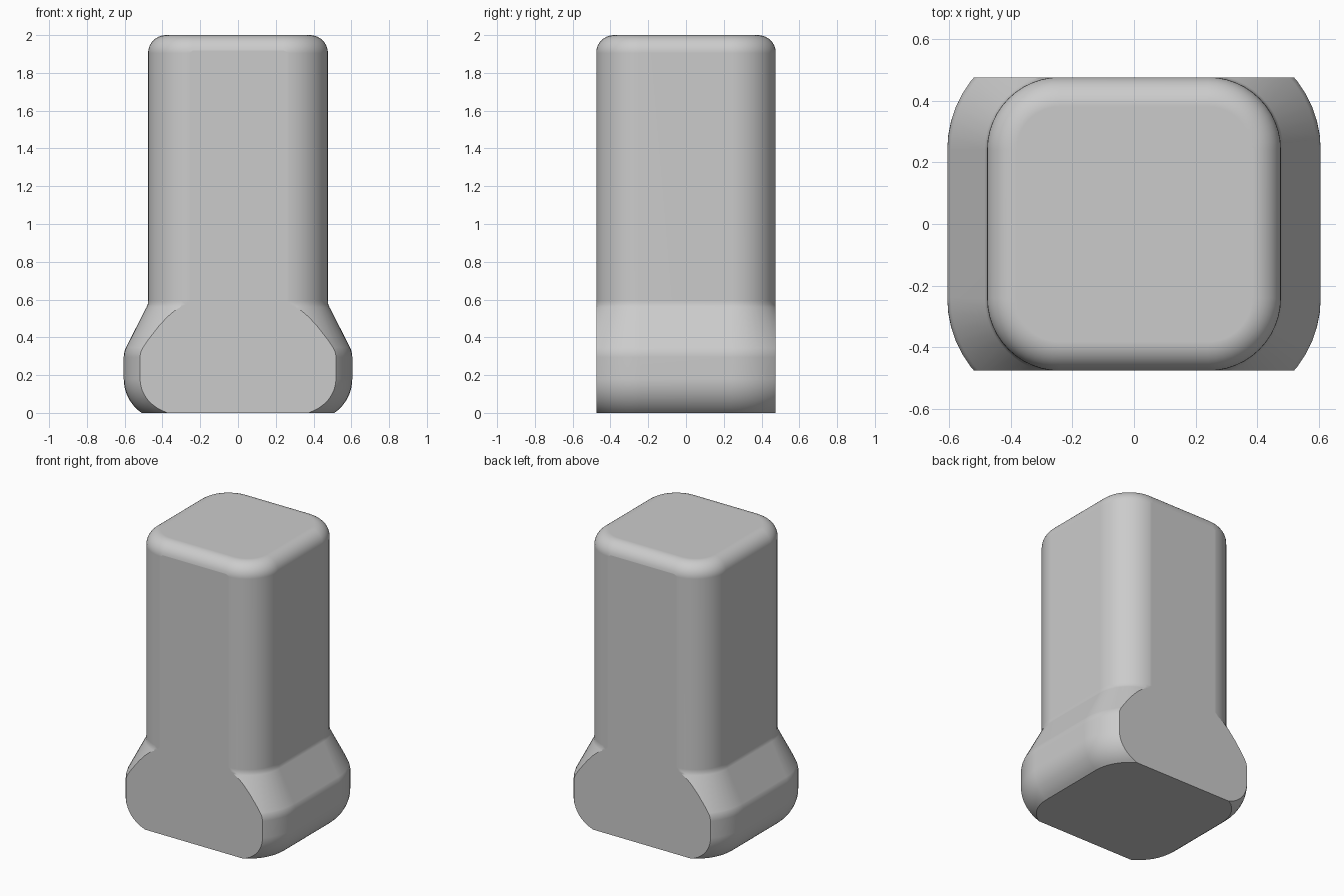
import bpy, bmesh, math
from mathutils import Vector

cube = bpy.data.objects.get("Cube")
if cube:
    bpy.data.objects.remove(cube, do_unlink=True)

CORE = 0.24      # half size of the square that every section is rounded around
SHAFT = 0.476    # half width of the shaft
FOOT = 0.605     # half width of the foot
CORNER_STEPS = 12


def arc(cx, cz, radius, start, end, steps):
    """Points (half width, height) along a circular arc, angles in degrees."""
    angles = [math.radians(start + (end - start) * i / steps) for i in range(steps + 1)]
    return [(cx + radius * math.cos(a), cz + radius * math.sin(a)) for a in angles]


def section(bm, half, z):
    """One ring: a square with rounded corners."""
    ring = []
    for corner in range(4):
        turn = corner * math.pi / 2
        mid = turn + math.pi / 4
        cx = CORE * math.sqrt(2) * math.cos(mid)
        cy = CORE * math.sqrt(2) * math.sin(mid)
        for i in range(CORNER_STEPS + 1):
            a = turn + math.pi / 2 * i / CORNER_STEPS
            r = half - CORE
            ring.append(bm.verts.new((cx + r * math.cos(a), cy + r * math.sin(a), z)))
    return ring


# Side profile: curved foot, soft shoulder, straight shaft, rounded top
profile = arc(FOOT - 0.218, 0.18, 0.218, -55.66, 0, 10)
profile += arc(FOOT - 0.12, 0.295, 0.12, 0, 25.5, 5)
profile += [(SHAFT + 0.008, 0.56), (SHAFT + 0.002, 0.575), (SHAFT, 0.595)]
profile += arc(SHAFT - 0.095, 1.905, 0.095, 0, 90, 10)

# Loft the sections
bm = bmesh.new()
rings = [section(bm, half, z) for half, z in profile]
for low, high in zip(rings, rings[1:]):
    count = len(low)
    for i in range(count):
        j = (i + 1) % count
        bm.faces.new((low[i], low[j], high[j], high[i]))
bm.faces.new(rings[0][::-1])
bm.faces.new(rings[-1])

# Slice the foot flush with the front and back of the shaft
for side in (-1, 1):
    cut = bmesh.ops.bisect_plane(
        bm, geom=bm.verts[:] + bm.edges[:] + bm.faces[:],
        plane_co=Vector((0, side * (SHAFT - 0.001), 0)),
        plane_no=Vector((0, side, 0)), clear_outer=True)
    edges = [e for e in cut["geom_cut"] if isinstance(e, bmesh.types.BMEdge)]
    bmesh.ops.contextual_create(bm, geom=edges)
bmesh.ops.recalc_face_normals(bm, faces=bm.faces[:])

mesh = bpy.data.meshes.new("flared_post")
bm.to_mesh(mesh)
bm.free()
post = bpy.data.objects.new("flared_post", mesh)
bpy.context.collection.objects.link(post)

# Plain grey material
grey = bpy.data.materials.new("light_grey")
grey.use_nodes = True
colour = (0.6, 0.6, 0.6, 1)
grey.diffuse_color = colour
grey.node_tree.nodes["Principled BSDF"].inputs["Base Color"].default_value = colour
mesh.materials.append(grey)

# Smooth shading with sharp cut edges and clean flats
bpy.ops.object.select_all(action="DESELECT")
post.select_set(True)
bpy.context.view_layer.objects.active = post
bpy.ops.object.shade_smooth_by_angle(angle=math.radians(28))
weighted = post.modifiers.new("flat_shading", "WEIGHTED_NORMAL")
weighted.keep_sharp = True
